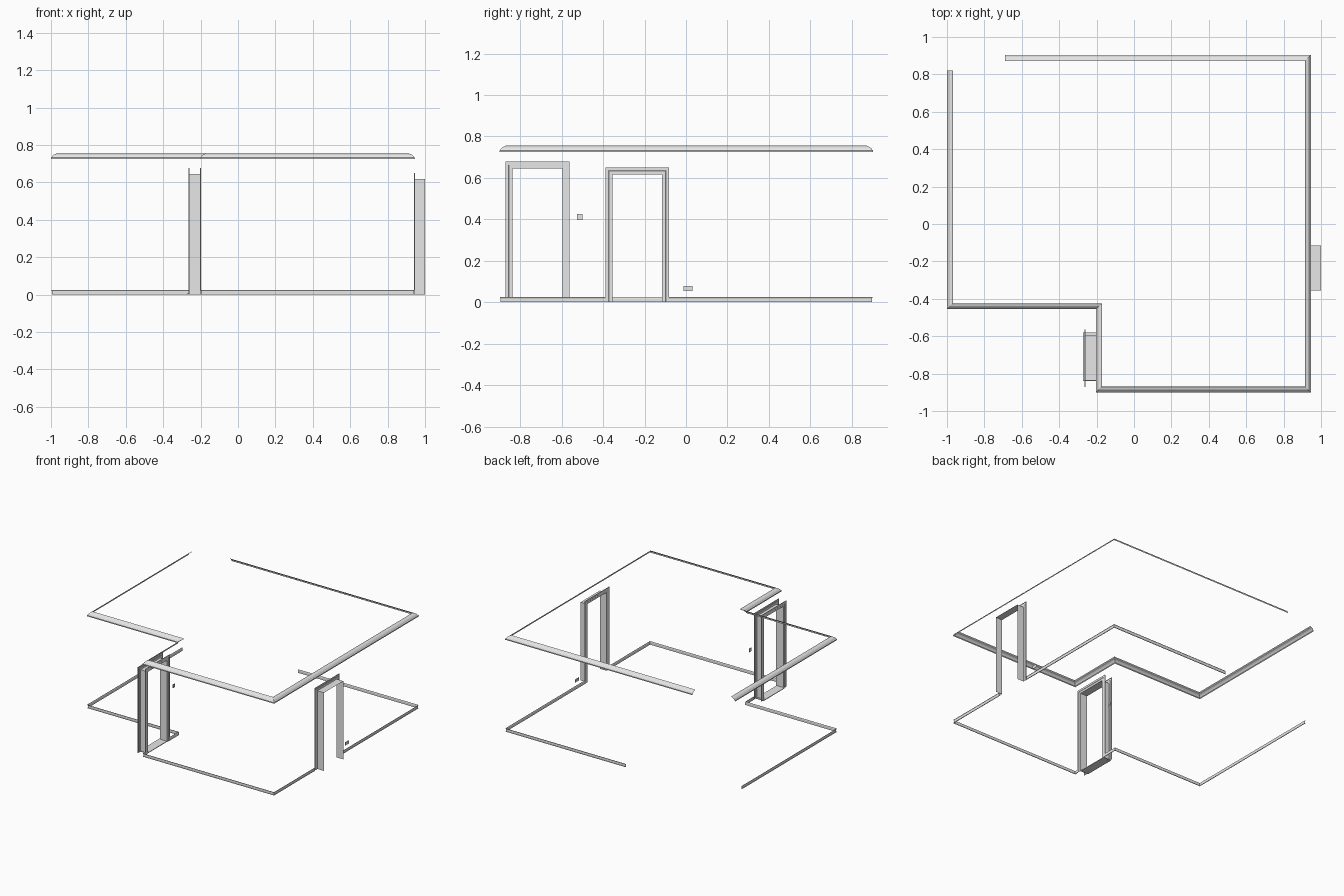
import bpy, bmesh
from mathutils import Vector

if "Cube" in bpy.data.objects:
    bpy.data.objects.remove(bpy.data.objects["Cube"])

paint = bpy.data.materials.new("trim_grey")
paint.diffuse_color = (0.8, 0.8, 0.8, 1)
paint.use_nodes = True
paint.node_tree.nodes["Principled BSDF"].inputs["Base Color"].default_value = paint.diffuse_color


def finish(name, bm):
    me = bpy.data.meshes.new(name)
    bm.to_mesh(me)
    bm.free()
    me.materials.append(paint)
    ob = bpy.data.objects.new(name, me)
    bpy.context.collection.objects.link(ob)
    return ob


def sweep(name, path, profile, place):
    """Mitred open strip: profile (a, b) = offset to the left of the path, offset along the plane normal."""
    pts = [Vector(p) for p in path]
    dirs = [(q - p).normalized() for p, q in zip(pts, pts[1:])]
    norms = [Vector((-d.y, d.x)) for d in dirs]
    bm = bmesh.new()
    rings = []
    for i, p in enumerate(pts):
        n0 = norms[max(i - 1, 0)]
        n1 = norms[min(i, len(norms) - 1)]
        m = (n0 + n1) / (1 + n0.dot(n1))
        rings.append([bm.verts.new(place(p + m * a, b)) for a, b in profile])
    for r, s in zip(rings, rings[1:]):
        for j in range(len(profile) - 1):
            bm.faces.new((r[j], s[j], s[j + 1], r[j + 1]))
    return finish(name, bm)


def box(name, lo, hi):
    bm = bmesh.new()
    bmesh.ops.create_cube(bm, size=1)
    for v in bm.verts:
        v.co = Vector([lo[k] + (v.co[k] + 0.5) * (hi[k] - lo[k]) for k in range(3)])
    return finish(name, bm)


def floor_plan(p, b):
    return (p.x, p.y, b)


# Wall corners
XL, XD, XR, YF, YM, YB = -1.0, -0.203, 0.945, -0.9, -0.455, 0.903

# Crown moulding round the room
crown = [(0, .724), (0, .732), (.004, .735), (.009, .743), (.016, .749),
         (.025, .752), (.027, .753), (.031, .757)]
sweep("crown_moulding", [(XL, .82), (XL, YM), (XD, YM), (XD, YF), (XR, YF), (XR, YB), (-.69, YB)],
      crown, floor_plan)

# Baseboards, broken at the doors
base = [(0, 0), (.005, 0), (.005, .019), (.002, .025), (0, .025)]
sweep("baseboard_left", [(XL, .73), (XL, YM), (XD, YM), (XD, -.565)], base, floor_plan)
sweep("baseboard_front", [(XD, -.868), (XD, YF), (XR, YF), (XR, -.388)], base, floor_plan)
sweep("baseboard_back", [(XR, -.085), (XR, YB), (-.106, YB)], base, floor_plan)

# Door casing profile
casing = [(0, 0), (0, .003), (.016, .003), (.018, .005), (.033, .005), (.033, 0)]


def door(name, y0, y1, top, xa, xb, sides):
    path = [(y0, 0), (y0, top), (y1, top), (y1, 0)]
    for x, s in sides:
        sweep(name + "_casing", path, casing, lambda p, b: (x + s * b, p.x, p.y))
    sweep(name + "_jamb", path, [(0, 0), (0, xb - xa)], lambda p, b: (xa + b, p.x, p.y))


door("left_door", -.838, -.596, .645, -.26, XD, [(XD, 1), (-.26, -1)])
door("right_door", -.355, -.115, .617, XR, 1.0, [(XR, -1)])
box("left_door_threshold", (-.272, -.84, 0), (XD, -.58, .005))

# Light switch and wall socket
box("switch_plate", (XD, -.525, .396), (XD + .003, -.5, .425))
box("switch_toggle", (XD + .003, -.516, .406), (XD + .005, -.509, .415))
box("socket_plate", (XR - .003, -.012, .055), (XR, .032, .079))
for y in (.001, .020):
    box("socket_face", (XR - .005, y - .006, .060), (XR - .003, y + .006, .074))
